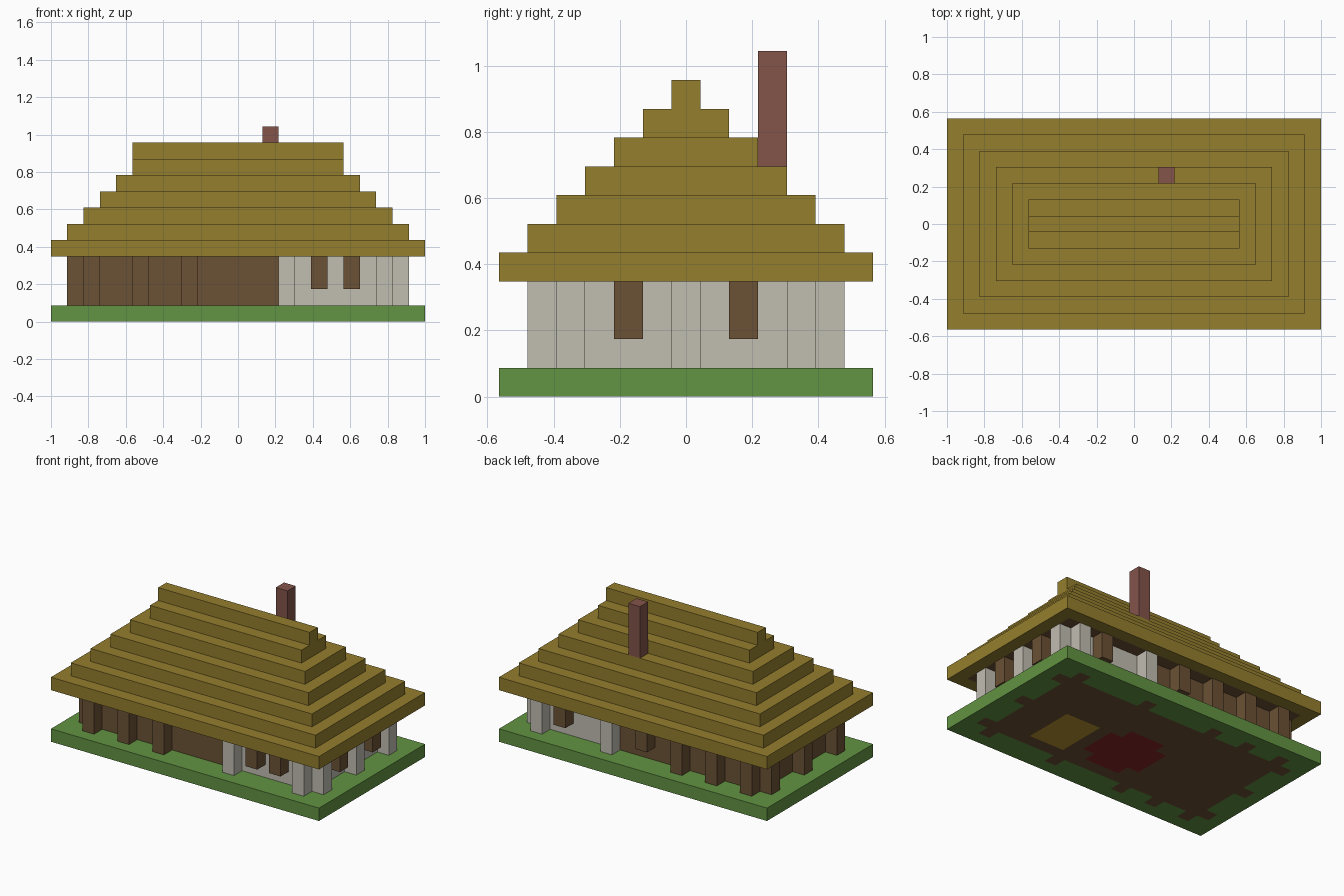
import bpy
import bmesh
from mathutils import Matrix, Vector

if "Cube" in bpy.data.objects:
    bpy.data.objects.remove(bpy.data.objects["Cube"], do_unlink=True)

NX, NY = 23, 13          # plan size in blocks
U = 2 / NX               # block size


def material(name, rgb):
    lin = [((c / 255 + 0.055) / 1.055) ** 2.4 for c in rgb] + [1]
    m = bpy.data.materials.new(name)
    m.use_nodes = True
    m.diffuse_color = lin
    m.node_tree.nodes["Principled BSDF"].inputs["Base Color"].default_value = lin
    return m


GRASS = material("grass_green", (98, 147, 66))
WOOD = material("wood_brown", (107, 81, 53))
PLASTER = material("plaster_white", (193, 189, 177))
THATCH = material("thatch_olive", (148, 126, 45))
BRICK = material("brick_red_brown", (131, 84, 74))
STRAW = material("straw_gold", (184, 148, 44))
RUG = material("rug_red", (134, 36, 40))


def add_object(name, bm, mats):
    mesh = bpy.data.meshes.new(name)
    bm.to_mesh(mesh)
    bm.free()
    for m in mats:
        mesh.materials.append(m)
    ob = bpy.data.objects.new(name, mesh)
    bpy.context.collection.objects.link(ob)
    return ob


def box(name, mat, i, j, k, size):
    """Box whose low corner is at block (i, j, k)."""
    low = Vector((i - NX / 2, j - NY / 2, k)) * U
    dim = Vector(size) * U
    bm = bmesh.new()
    bmesh.ops.create_cube(bm, size=1, matrix=Matrix.Translation(low + dim / 2)
                          @ Matrix.Diagonal((*dim, 1)))
    return add_object(name, bm, [mat])


def plate(name, k, mats, rule):
    """Full-size slab, one block thick, coloured block by block."""
    bm = bmesh.new()
    bmesh.ops.create_grid(bm, x_segments=NX, y_segments=NY, size=1,
                          matrix=Matrix.Diagonal((1, NY / NX, 1, 1)))
    for f in bm.faces:
        c = f.calc_center_median() / U
        f.material_index = rule(int(c.x + NX / 2), int(c.y + NY / 2))
    ob = add_object(name, bm, mats)
    ob.location.z = (k + 0.5) * U
    mod = ob.modifiers.new("Thickness", 'SOLIDIFY')
    mod.thickness = U
    mod.offset = 0


# Post positions around the walls
posts = [(i, j) for i in (2, 5, 8, 14, 20) for j in (1, 11)]
posts += [(i, j) for i in (1, 21) for j in (2, 6, 10)]
shutters = [(16, 1), (18, 1), (18, 11), (11, 11), (21, 4), (21, 8)]


# Ground with timber floor, straw bed and round rug
def ground_rule(i, j):
    if 15 <= i <= 17 and 3 <= j <= 6:
        return 2
    di, dj = abs(i - 11), abs(j - 5)
    if max(di, dj) <= 2 and di + dj < 4:
        return 3
    return int((2 <= i <= 20 and 2 <= j <= 10) or (i, j) in posts)


plate("ground", 0, [GRASS, WOOD, STRAW, RUG], ground_rule)

# Walls: timber half and plaster half, with a partition between
for side, j in (("front", 2), ("back", 10)):
    box(side + "_timber_wall", WOOD, 2, j, 1, (12, 1, 3))
    box(side + "_plaster_wall", PLASTER, 14, j, 1, (7, 1, 3))
for name, mat, i in (("timber_end_wall", WOOD, 2), ("partition", PLASTER, 14),
                     ("plaster_end_wall", PLASTER, 20)):
    box(name, mat, i, 3, 1, (1, 7, 3))

# Posts and window shutters
for i, j in posts:
    box("post", PLASTER if i >= 14 else WOOD, i, j, 1, (1, 1, 3))
for i, j in shutters:
    box("window_shutter", WOOD, i, j, 2, (1, 1, 2))

# Eaves with a timber ceiling underneath
plate("eaves", 4, [THATCH, WOOD],
      lambda i, j: int(1 <= i <= 21 and 1 <= j <= 11))

# Stepped thatch courses; the ridge keeps the length of the course below
for n in range(1, 7):
    e = min(n, 5)
    box("thatch_course", THATCH, e, n, 4 + n, (NX - 2 * e, NY - 2 * n, 1))

# Chimney
box("chimney", BRICK, 13, 9, 8, (1, 1, 4))
